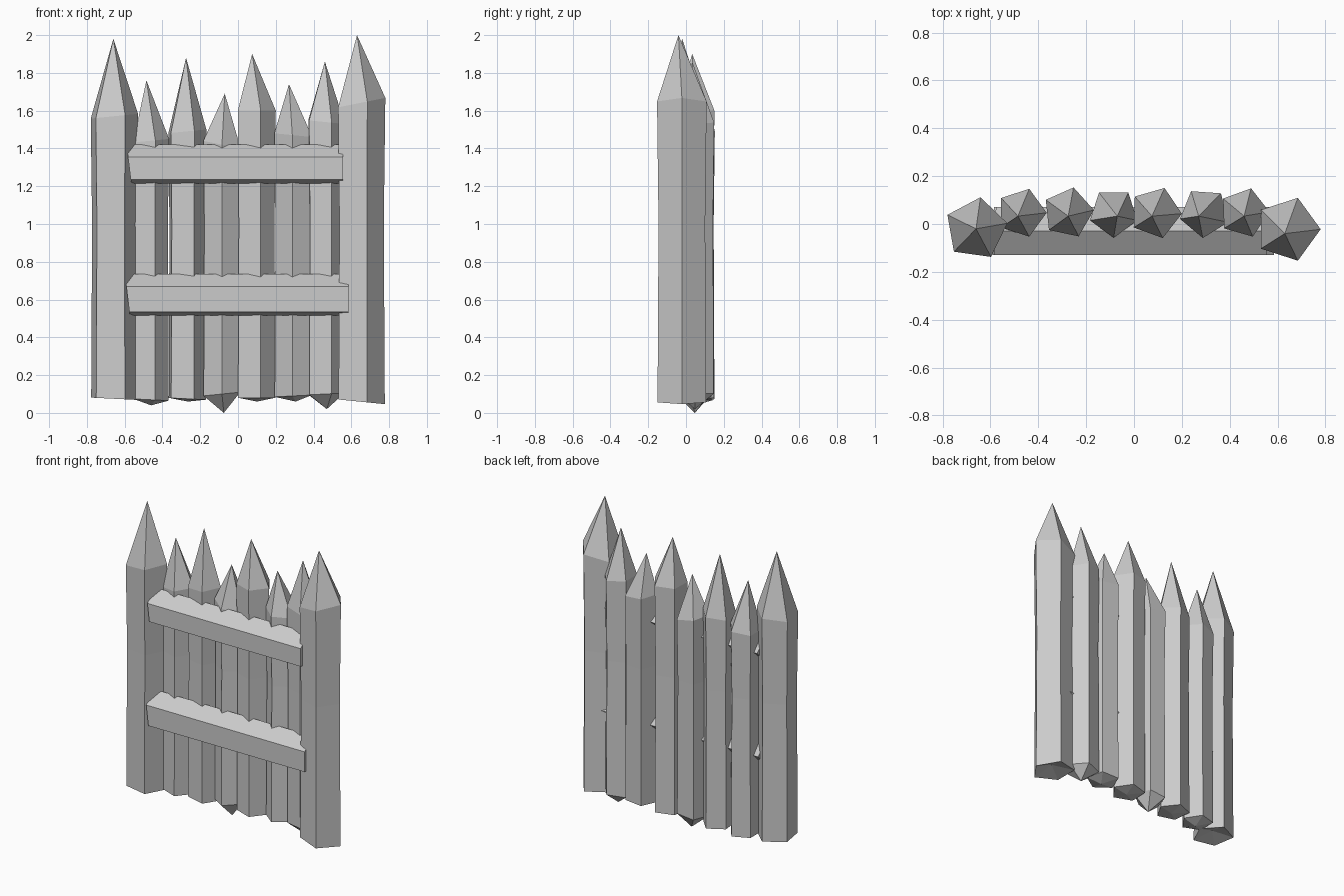
import bpy
import bmesh
from math import cos, sin, radians
from mathutils import Vector

cube = bpy.data.objects.get("Cube")
if cube:
    bpy.data.objects.remove(cube)

wood = bpy.data.materials.new("grey_wood")
wood.use_nodes = True
GREY = (0.6, 0.6, 0.6, 1)
wood.diffuse_color = GREY
wood.node_tree.nodes["Principled BSDF"].inputs["Base Color"].default_value = GREY


def finish(name, bm):
    """Turn a bmesh into a flat shaded wooden object."""
    bmesh.ops.recalc_face_normals(bm, faces=bm.faces)
    mesh = bpy.data.meshes.new(name)
    bm.to_mesh(mesh)
    bm.free()
    mesh.materials.append(wood)
    bpy.context.collection.objects.link(bpy.data.objects.new(name, mesh))


def bridge(bm, a, b):
    n = len(a)
    for i in range(n):
        j = (i + 1) % n
        bm.faces.new((a[i], a[j], b[j], b[i]))


def fan(bm, ring, point):
    tip = bm.verts.new(point)
    for i in range(len(ring)):
        bm.faces.new((ring[i], ring[(i + 1) % len(ring)], tip))


def stake(name, x, y, r, turn, rim, end, shoulder, lean, tip):
    """Five-sided log: rough foot, slight waist, leaning shoulder, sharp tip."""
    bm = bmesh.new()
    rings = []
    for z, scale, tilt in ((rim, 0.98, -lean / 2), (1.0, 0.94, 0), (shoulder, 1, lean)):
        ring = []
        for i in range(5):
            a = radians(turn + 72 * i)
            dx, dy = r * scale * cos(a), r * scale * sin(a)
            ring.append(bm.verts.new((x + dx, y + dy, z + tilt * dx)))
        rings.append(ring)
    bridge(bm, rings[0], rings[1])
    bridge(bm, rings[1], rings[2])
    fan(bm, rings[0], (x + 0.01, y, end))
    fan(bm, rings[2], tip)
    finish(name, bm)


def rail(name, left, right, low, high):
    """Five-sided crossbar with its flat side to the front."""
    bm = bmesh.new()
    mid = (low + high) / 2
    profile = ((-0.13, low), (-0.13, high), (-0.03, high + 0.065),
               (0.07, mid + 0.01), (-0.03, low - 0.02))
    ends = []
    for x, slant in ((left, 0.12), (right, 0)):
        ends.append([bm.verts.new((x - slant * (z - mid), y, z)) for y, z in profile])
    bridge(bm, *ends)
    for ring in ends:
        bm.faces.new(ring)
    finish(name, bm)


# Large end posts
stake("right_post", -0.66, -0.02, 0.133, 10, 0.075, 0.11, 1.57, 0.1, (-0.66, -0.02, 1.98))
stake("left_post", 0.642, -0.022, 0.138, 0, 0.06, 0.1, 1.64, 0.2, (0.63, -0.04, 2.0))

# Thin stakes: x, radius, turn, foot rim, foot end, shoulder, lean, tip x, tip z
stakes = (
    (-0.47, 0.105, 0, 0.07, 0.04, 1.44, 0.1, -0.485, 1.76),
    (-0.275, 0.108, 6, 0.075, 0.06, 1.49, 0.1, -0.275, 1.88),
    (-0.085, 0.104, -18, 0.1, 0.0, 1.42, -0.2, -0.07, 1.69),
    (0.09, 0.11, -2, 0.08, 0.06, 1.6, 0.0, 0.075, 1.9),
    (0.295, 0.106, -22, 0.09, 0.06, 1.47, -0.1, 0.27, 1.74),
    (0.46, 0.106, 2, 0.1, 0.02, 1.54, -0.1, 0.46, 1.86),
)
for n, (x, r, turn, rim, end, shoulder, lean, tx, tz) in enumerate(stakes, 1):
    stake(f"stake_{n}", x, 0.047, r, turn, rim, end, shoulder, lean, (tx, 0.033, tz))

# Crossbars
rail("upper_rail", -0.575, 0.555, 1.235, 1.355)
rail("lower_rail", -0.583, 0.585, 0.535, 0.67)
